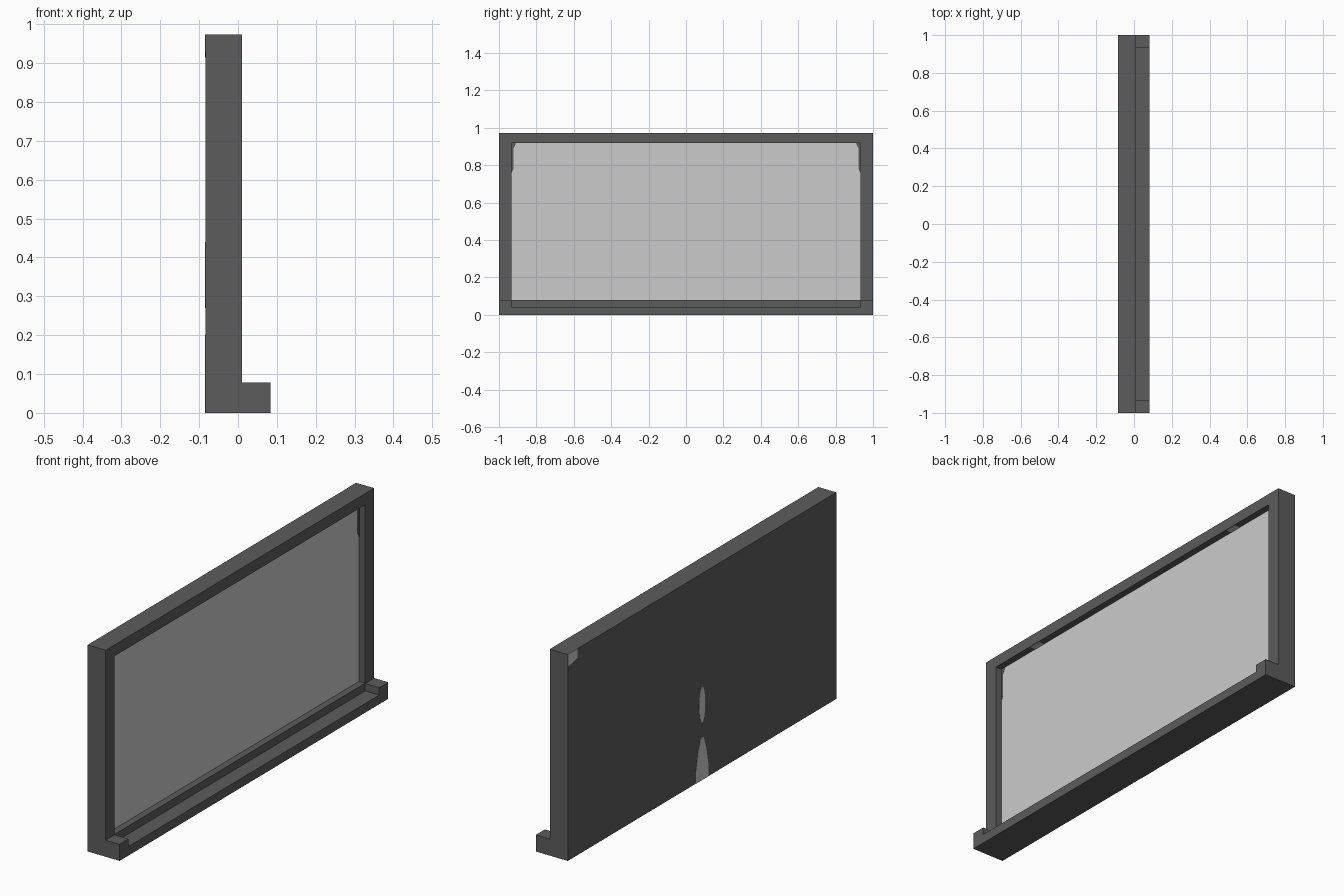
import bpy, bmesh, math

if "Cube" in bpy.data.objects:
    bpy.data.objects.remove(bpy.data.objects["Cube"])


def material(name, rgb):
    m = bpy.data.materials.new(name)
    m.diffuse_color = (*rgb, 1)
    m.use_nodes = True
    m.node_tree.nodes["Principled BSDF"].inputs["Base Color"].default_value = m.diffuse_color
    return m


DARK = material("dark grey frame", (0.107, 0.107, 0.107))
LIGHT = material("light grey board", (0.60, 0.60, 0.60))


def finish(bm, name, mats):
    bmesh.ops.recalc_face_normals(bm, faces=bm.faces)
    me = bpy.data.meshes.new(name)
    bm.to_mesh(me)
    bm.free()
    for m in mats:
        me.materials.append(m)
    ob = bpy.data.objects.new(name, me)
    bpy.context.collection.objects.link(ob)
    return ob


def box_bm(x0, x1, y0, y1, z0, z1):
    bm = bmesh.new()
    bmesh.ops.create_cube(bm, size=1)
    for v in bm.verts:
        v.co.x = x1 if v.co.x > 0 else x0
        v.co.y = y1 if v.co.y > 0 else y0
        v.co.z = z1 if v.co.z > 0 else z0
    return bm


def prism(name, pts, x0, x1, mat):
    """Extrude a y-z outline along x."""
    bm = bmesh.new()
    f = bm.faces.new([bm.verts.new((x0, y, z)) for y, z in pts])
    ext = bmesh.ops.extrude_face_region(bm, geom=[f], use_keep_orig=True)
    for v in ext["geom"]:
        if isinstance(v, bmesh.types.BMVert):
            v.co.x = x1
    return finish(bm, name, [mat])


def ellipse(y, z, ry, rz, n=16):
    return [(y + ry * math.cos(2 * math.pi * i / n), z + rz * math.sin(2 * math.pi * i / n)) for i in range(n)]


XB, XF, XP, XT = -0.084, 0.010, -0.022, 0.083   # back, frame front, panel, tray front
W, H = 0.933, 0.973                             # opening half width, total height

# Framed board: front face inset, then sunk to form the writing surface
bm = box_bm(XB, XF, -1, 1, 0, H)
front = max(bm.faces, key=lambda f: f.calc_center_median().x)
bmesh.ops.inset_region(bm, faces=[front], thickness=0.05)
for v in front.verts:
    v.co.y = math.copysign(W, v.co.y)
    v.co.z = 0.92 if v.co.z > H / 2 else 0.08
ext = bmesh.ops.extrude_discrete_faces(bm, faces=[front])
panel = ext["faces"][0]
for v in panel.verts:
    v.co.x = XP
panel.material_index = 1
finish(bm, "framed_board", [DARK, LIGHT])

# Tray with raised end stops
prism("tray", [(-1, 0), (1, 0), (1, 0.078), (W, 0.078), (W, 0.043),
               (-W, 0.043), (-W, 0.078), (-1, 0.078)], XF, XT, DARK)

# Light marks on the back face
B0, B1 = XB - 0.001, XB
prism("back_mark_upper", ellipse(0, 0.355, 0.022, 0.085), B0, B1, LIGHT)
prism("back_mark_lower", [(-0.045, 0), (0.045, 0), (0.047, 0.05), (0.03, 0.14), (0.01, 0.2),
                          (-0.01, 0.2), (-0.03, 0.14), (-0.047, 0.05)], B0, B1, LIGHT)
prism("back_mark_corner", [(0.93, H), (1, H), (1, 0.915), (0.93, 0.93)], B0, B1, LIGHT)

for s in (-1, 1):
    # Dark marks in the upper corners of the writing surface
    prism("corner_mark", [(s * W, 0.92), (s * W, 0.76), (s * 0.922, 0.78),
                          (s * 0.922, 0.89), (s * 0.908, 0.92)], XP, XP + 0.001, DARK)
    # Light marks under the top bar
    finish(box_bm(XP, XF - 0.003, s * 0.67 - 0.03, s * 0.67 + 0.03, 0.919, 0.92),
           "top_bar_mark", [LIGHT])
